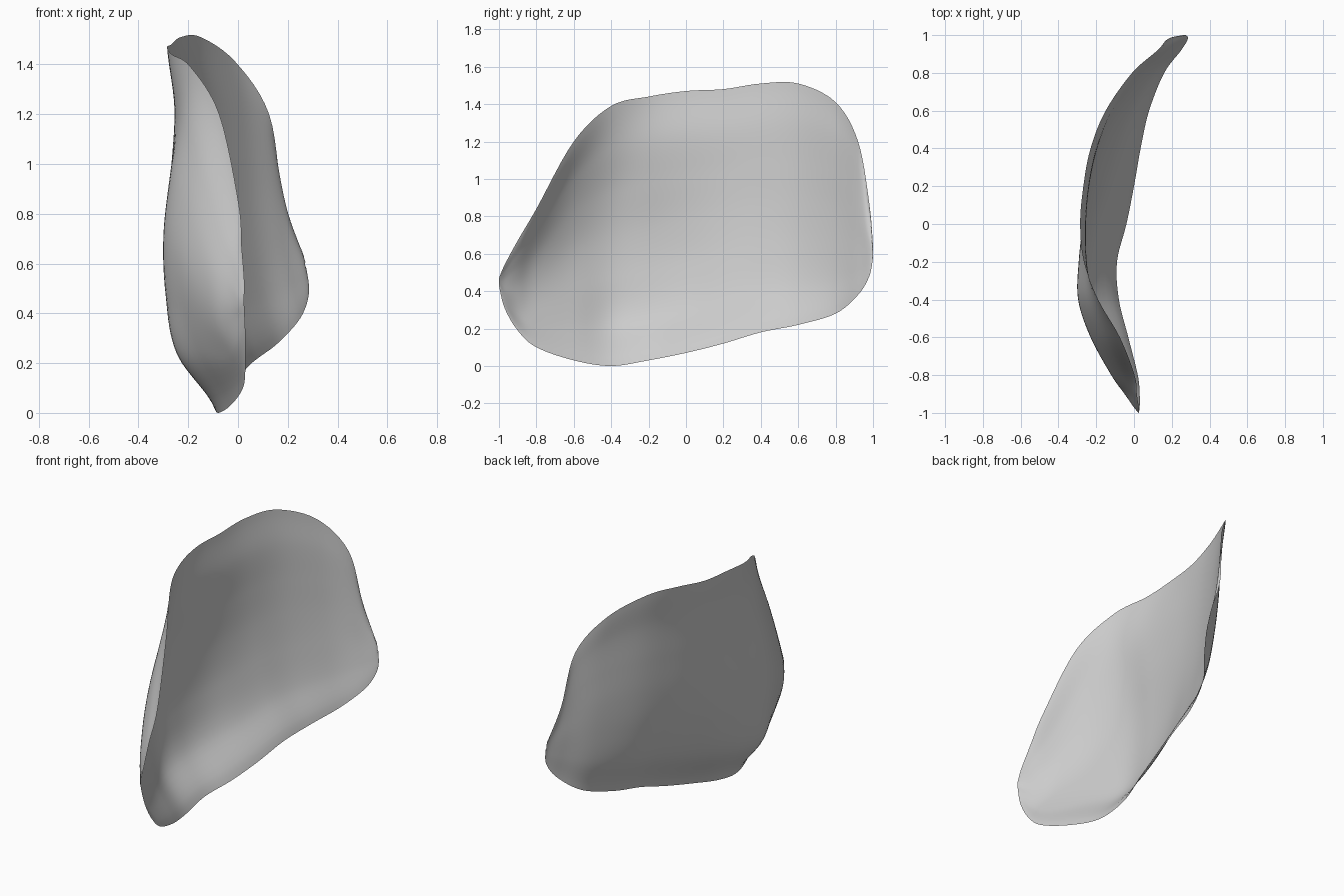
import bpy, bmesh

cube = bpy.data.objects.get("Cube")
if cube:
    bpy.data.objects.remove(cube, do_unlink=True)

# Cross-sections along the length: y, bottom z, top z, then x from bottom to top
RIBS = [
    (-1, .43, .47, .025, .025, .025, .025, .025, .025, .025),
    (-.97, .31, .54, .03, .02, .01, 0, 0, .01, .025),
    (-.9, .19, .67, .03, -.015, -.04, -.05, -.04, -.015, .015),
    (-.8, .1, .84, .02, -.05, -.1, -.12, -.11, -.065, .003),
    (-.6, .03, 1.2, -.03, -.15, -.21, -.23, -.205, -.15, -.075),
    (-.4, 0, 1.39, -.08, -.24, -.285, -.295, -.268, -.22, -.19),
    (-.2, .03, 1.44, -.09, -.235, -.283, -.292, -.27, -.25, -.265),
    (0, .07, 1.47, -.04, -.195, -.255, -.27, -.262, -.255, -.285),
    (.2, .12, 1.48, 0, -.135, -.2, -.23, -.238, -.24, -.268),
    (.4, .18, 1.51, .035, -.08, -.14, -.175, -.19, -.2, -.23),
    (.6, .22, 1.51, .08, -.01, -.06, -.09, -.108, -.122, -.15),
    (.8, .28, 1.41, .16, .105, .07, .045, .03, .015, -.01),
    (.92, .38, 1.2, .25, .215, .185, .165, .148, .135, .125),
    (.98, .48, .87, .285, .272, .257, .24, .22, .2, .18),
    (1, .58, .64, .275, .27, .27, .27, .265, .265, .26),
]


def spline(values, t):
    """Smooth curve through evenly spaced values, t from 0 to 1."""
    last = len(values) - 1
    i = min(int(t * last), last - 1)
    f = t * last - i
    a, b, c, d = (values[min(max(i + k, 0), last)] for k in (-1, 0, 1, 2))
    return b + .5 * f * (c - a + f * (2*a - 5*b + 4*c - d + f * (3*(b - c) + d - a)))


def make_petal(name, length_steps, height_steps, material):
    bm = bmesh.new()
    columns = list(zip(*RIBS))
    grid = []
    for i in range(length_steps + 1):
        y, low, high, *xs = (spline(c, i / length_steps) for c in columns)
        row = []
        for j in range(height_steps + 1):
            t = j / height_steps
            row.append(bm.verts.new((spline(xs, t), y, low + (high - low) * t)))
        grid.append(row)
    for r, s in zip(grid, grid[1:]):
        for j in range(height_steps):
            bm.faces.new((r[j], s[j], s[j + 1], r[j + 1]))
    mesh = bpy.data.meshes.new(name)
    bm.to_mesh(mesh)
    bm.free()
    mesh.materials.append(material)
    mesh.shade_smooth()
    obj = bpy.data.objects.new(name, mesh)
    bpy.context.collection.objects.link(obj)
    return obj


# Plain light grey surface
grey = bpy.data.materials.new("light_grey")
grey.use_nodes = True
colour = (.604, .604, .604, 1)
grey.diffuse_color = colour
grey.node_tree.nodes["Principled BSDF"].inputs["Base Color"].default_value = colour

# Thin curled petal
make_petal("petal", 84, 42, grey)
